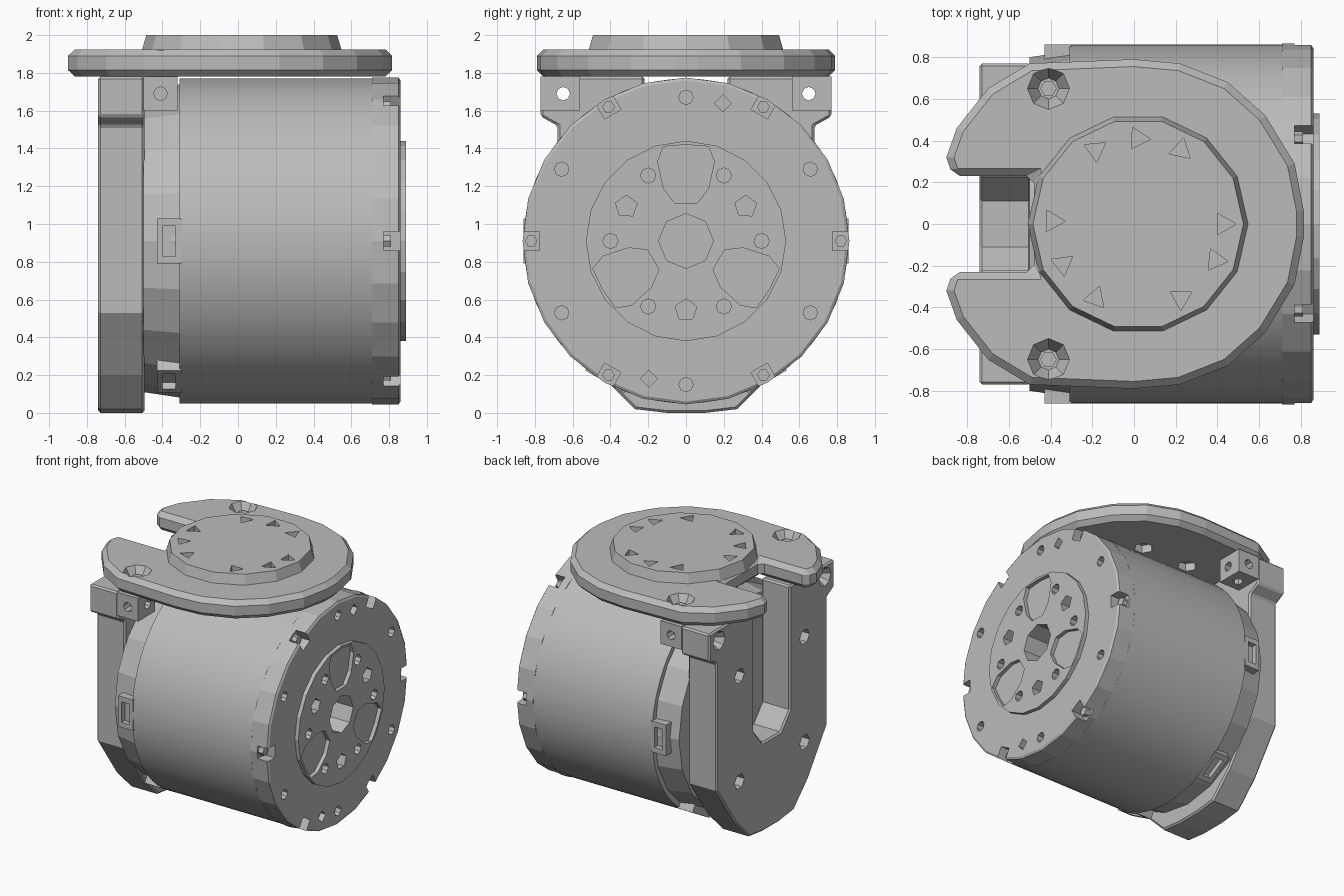
import bpy, bmesh
from math import cos, sin, pi, radians
from mathutils import Vector

if "Cube" in bpy.data.objects:
    bpy.data.objects.remove(bpy.data.objects["Cube"])

grey = bpy.data.materials.new("satin grey")
grey.use_nodes = True
grey.diffuse_color = (0.5, 0.5, 0.5, 1)
grey.node_tree.nodes["Principled BSDF"].inputs["Base Color"].default_value = (0.5, 0.5, 0.5, 1)

CZ = 0.91          # height of the motor axis
SIDES = (-1, 1)


def circle(u, v, r, n, phase=0.0):
    return [(u + r * cos(phase + 2 * pi * i / n), v + r * sin(phase + 2 * pi * i / n)) for i in range(n)]


def rect(u0, u1, v0, v1):
    return [(u0, v0), (u1, v0), (u1, v1), (u0, v1)]


def polar(r, deg):
    return r * cos(radians(deg)), CZ + r * sin(radians(deg))


def turned(pts, deg):
    """Rotate a face profile about the motor axis."""
    c, s = cos(radians(deg)), sin(radians(deg))
    return [(u * c - v * s, CZ + u * s + v * c) for u, v in pts]


def place(axis, t, u, v):
    return {"x": (t, u, v), "y": (u, t, v), "z": (u, v, t)}[axis]


def solid(name, *prisms):
    """One object from prisms given as (axis, start, end, profile[, end profile])."""
    bm = bmesh.new()
    for axis, a, b, pts, *rest in prisms:
        low = [bm.verts.new(place(axis, a, *p)) for p in pts]
        high = [bm.verts.new(place(axis, b, *p)) for p in (rest[0] if rest else pts)]
        bm.faces.new(low)
        bm.faces.new(high)
        for i in range(len(pts)):
            j = (i + 1) % len(pts)
            bm.faces.new((low[i], low[j], high[j], high[i]))
    bmesh.ops.recalc_face_normals(bm, faces=bm.faces[:])
    mesh = bpy.data.meshes.new(name)
    bm.to_mesh(mesh)
    bm.free()
    mesh.materials.append(grey)
    obj = bpy.data.objects.new(name, mesh)
    bpy.context.collection.objects.link(obj)
    return obj


def activate(obj):
    bpy.ops.object.select_all(action="DESELECT")
    obj.select_set(True)
    bpy.context.view_layer.objects.active = obj


def apply(obj, kind, **settings):
    mod = obj.modifiers.new(kind.lower(), kind)
    for key, value in settings.items():
        setattr(mod, key, value)
    activate(obj)
    bpy.ops.object.modifier_apply(modifier=mod.name)


def cut(targets, *prisms):
    cutter = solid("cutter", *prisms)
    cutter.hide_render = True
    for obj in targets:
        apply(obj, "BOOLEAN", operation="DIFFERENCE", solver="EXACT", object=cutter)
    bpy.data.objects.remove(cutter)


# Motor body, end cap and raised output face
body = solid("motor_body", ("x", -0.31, 0.715, circle(0, CZ, 0.86, 64)))
cap = solid("end_cap", ("x", 0.71, 0.85, circle(0, CZ, 0.865, 24)),
            ("x", 0.85, 0.86, circle(0, CZ, 0.865, 24), circle(0, CZ, 0.85, 24)))
cap.data.update()
face = solid("output_face", ("x", 0.855, 0.89, circle(0, CZ, 0.53, 20)))

# Deep pockets and bolt holes in the output face
pocket = [(0.2, -0.06), (0.28, -0.12), (0.42, -0.15), (0.5, -0.12), (0.51, 0),
          (0.5, 0.12), (0.42, 0.15), (0.28, 0.12), (0.2, 0.06)]
cut([body, cap, face], ("x", 0.5, 0.95, circle(0, CZ, 0.145, 8)),
    *[("x", 0.55, 0.95, turned(pocket, a)) for a in (90, 210, 330)])
cut([cap, face],
    *[("x", 0.78, 0.95, circle(*polar(0.4, a), 0.04, 8)) for a in range(0, 360, 60)],
    *[("x", 0.76, 0.95, circle(*polar(0.365, a), 0.06, 5, 0.3)) for a in (30, 150, 270)])

# Rim holes and screw notches of the end cap
cut([cap],
    *[("x", 0.8, 0.95, circle(*polar(0.76, a), 0.038, 8)) for a in range(30, 390, 60)],
    *[("x", 0.8, 0.95, circle(*polar(0.755, a), 0.045, 4)) for a in (75, 255)],
    *[("x", 0.77, 0.95, turned(rect(0.775, 0.95, -0.05, 0.05), a)) for a in range(0, 360, 60)])
solid("cap_screws", *[("x", 0.76, 0.81, circle(*polar(0.82, a), 0.033, 6)) for a in range(0, 360, 60)])

# Rear collar with clamp lugs
solid("rear_collar", ("x", -0.5, -0.3, circle(0, CZ, 0.8, 20), circle(0, CZ, 0.83, 20)))
lugs = solid("collar_lugs", *[("x", -0.43, -0.3, turned(rect(0.76, 0.86, -0.12, 0.12), a))
                              for a in (0, 180, 240, 300)])
cut([lugs], *[("x", -0.4, -0.33, turned(rect(0.82, 0.9, -0.08, 0.08), a)) for a in (0, 180, 240, 300)])

# Rear bracket: a U outline, one half mirrored
half = [(0.22, 1.78), (0.77, 1.78), (0.77, 1.57), (0.68, 1.52), (0.68, 0.53), (0.45, 0.2),
        (0.27, 0.02), (0.1, 0)]
inner = [(0.11, 0.69), (0.22, 0.82)]
outline = half + [(-y, z) for y, z in reversed(half)] + [(-y, z) for y, z in reversed(inner)] + inner
outline = half + [(-y, z) for y, z in reversed(half)] + [(-y, z) for y, z in inner[::-1]] + inner
bracket = solid("rear_bracket", ("x", -0.74, -0.495, outline))
apply(bracket, "BEVEL", width=0.012, segments=1, limit_method="ANGLE", angle_limit=radians(60))
cut([bracket], *[("x", -0.8, -0.58, circle(0.4 * s, CZ + 0.41 * t, 0.06, 6)) for s in SIDES for t in SIDES])

# Drilled ears joining the bracket to the plate
ears = solid("bracket_ears", *[("x", -0.5, -0.32, rect(*sorted((0.56 * s, 0.77 * s)), 1.6, 1.78)) for s in SIDES])
cut([ears, bracket], *[("x", -0.8, -0.2, circle(0.65 * s, 1.69, 0.036, 8)) for s in SIDES])
cut([bracket], *[("x", -0.76, -0.68, circle(0.65 * s, 1.69, 0.085, 8), circle(0.65 * s, 1.69, 0.036, 8))
                 for s in SIDES])
cut([ears], *[("y", 0.7 * s, 0.8 * s, circle(-0.41, 1.69, 0.036, 8)) for s in SIDES],
    *[("z", 1.55, 1.64, circle(-0.41, 0.65 * s, 0.036, 8)) for s in SIDES])

# Top plate: horseshoe with a slot open to the rear
rim = [(-0.48, 0.23), (-0.87, 0.23), (-0.9, 0.32), (-0.85, 0.46), (-0.7, 0.65), (-0.5, 0.77),
       (0, 0.79), (0.22, 0.77), (0.45, 0.68), (0.63, 0.52), (0.77, 0.29), (0.815, 0.06)]
plate = solid("top_plate", ("z", 1.78, 1.925, rim + [(x, -y) for x, y in reversed(rim)]))
apply(plate, "BEVEL", width=0.035, segments=1, limit_method="ANGLE", angle_limit=radians(60))
cut([plate], *[("z", 1.84, 1.94, circle(-0.41, 0.65 * s, 0.05, 8), circle(-0.41, 0.65 * s, 0.11, 8))
               for s in SIDES],
    *[("z", 1.7, 1.84, circle(0.4 * cos(a * pi / 3), 0.4 * sin(a * pi / 3), 0.07, 6)) for a in range(6)])
solid("plate_screws", *[("z", 1.82, 1.88, circle(-0.41, 0.65 * s, 0.04, 6)) for s in SIDES])

# Round boss on the plate with small three-sided holes
boss = solid("plate_boss", ("z", 1.915, 2.0, circle(0.02, 0, 0.53, 14), circle(0.02, 0, 0.505, 14)))
cut([boss], *[("z", 1.94, 2.1, circle(0.02 + 0.41 * cos(radians(a)), 0.41 * sin(radians(a)), 0.06, 3, a))
              for a in (0, 60, 90, 120, 178, 208, 240, 300, 335)])

# Soft shading on the round body only
activate(body)
bpy.ops.object.shade_smooth_by_angle(angle=radians(30))
